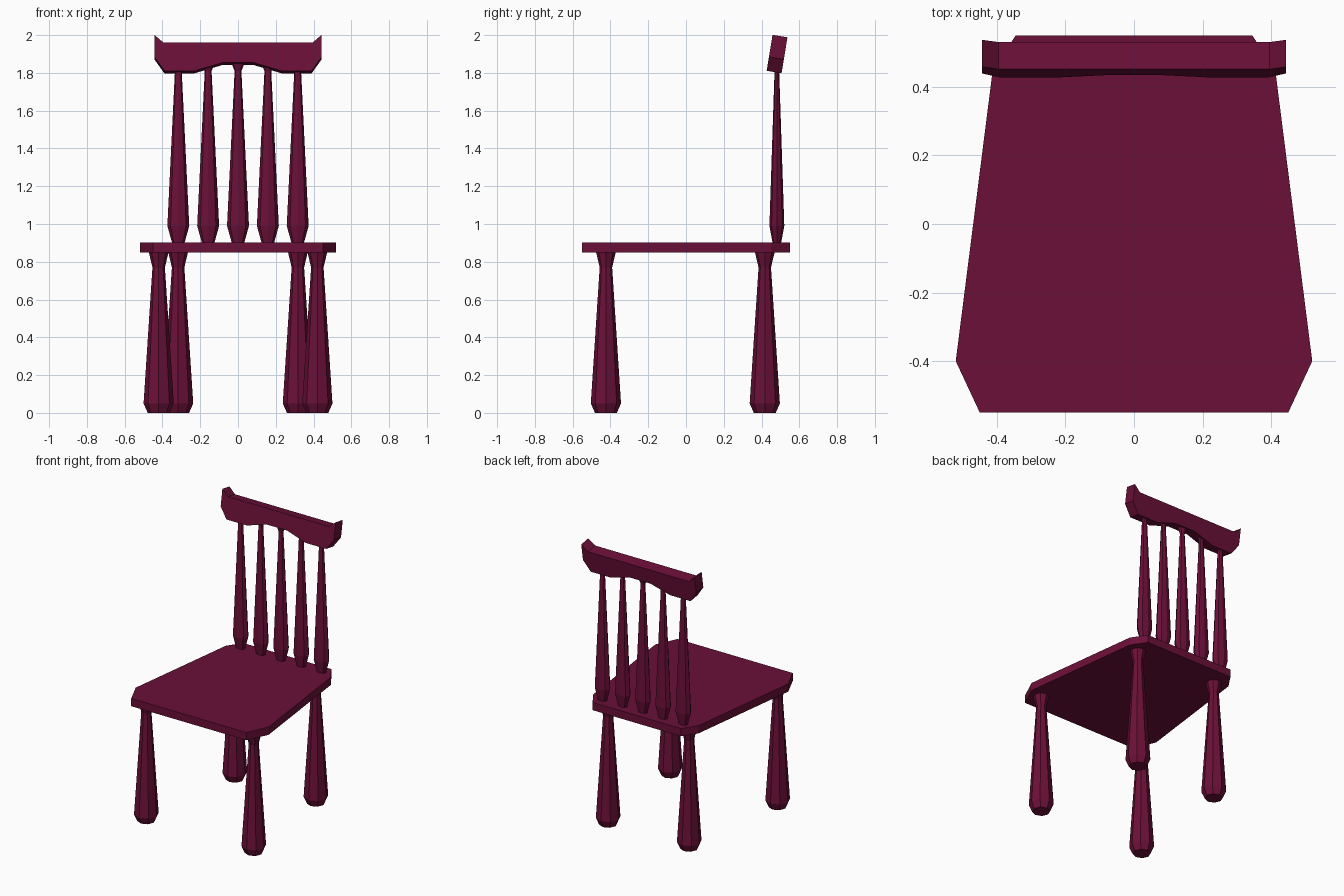
import bpy, bmesh, math
from mathutils import Matrix

if "Cube" in bpy.data.objects:
    bpy.data.objects.remove(bpy.data.objects["Cube"])

mat = bpy.data.materials.new("dark_red_paint")
mat.diffuse_color = (0.147, 0.005, 0.04, 1)
mat.use_nodes = True
mat.node_tree.nodes["Principled BSDF"].inputs["Base Color"].default_value = mat.diffuse_color


def finish(name, bm):
    bmesh.ops.recalc_face_normals(bm, faces=bm.faces)
    me = bpy.data.meshes.new(name)
    bm.to_mesh(me)
    bm.free()
    me.materials.append(mat)
    ob = bpy.data.objects.new(name, me)
    bpy.context.collection.objects.link(ob)
    return ob


def mirrored(half):
    return half + [(-x, y) for x, y in reversed(half)]


def prism(name, outline, depth, matrix):
    # extrude a flat outline along local z, then place it
    bm = bmesh.new()
    face = bm.faces.new([bm.verts.new((x, y, 0)) for x, y in outline])
    ext = bmesh.ops.extrude_face_region(bm, geom=[face])
    top = [v for v in ext["geom"] if isinstance(v, bmesh.types.BMVert)]
    bmesh.ops.translate(bm, verts=top, vec=(0, 0, depth))
    bmesh.ops.transform(bm, matrix=matrix, verts=bm.verts)
    return finish(name, bm)


def turned(name, profile, x, y, y_scale=1.0, sides=8):
    # faceted turned post from (radius, z) rings
    bm = bmesh.new()
    rings = []
    for r, z in profile:
        angles = [2 * math.pi * i / sides for i in range(sides)]
        rings.append([bm.verts.new((x + r * math.cos(a), y + r * y_scale * math.sin(a), z))
                      for a in angles])
    for a, b in zip(rings, rings[1:]):
        for i in range(sides):
            j = (i + 1) % sides
            bm.faces.new((a[i], a[j], b[j], b[i]))
    bm.faces.new(rings[0])
    bm.faces.new(rings[-1])
    return finish(name, bm)


# seat
seat_half = [(0.45, -0.55), (0.52, -0.40), (0.412, 0.45), (0.345, 0.55)]
prism("seat", mirrored(seat_half), 0.055, Matrix.Translation((0, 0, 0.848)))

# legs
leg = [(0.058, 0), (0.08, 0.05), (0.033, 0.77), (0.052, 0.85)]
for side, s in (("left", -1), ("right", 1)):
    turned(f"front_leg_{side}", leg, s * 0.42, -0.424)
    turned(f"back_leg_{side}", leg, s * 0.317, 0.417)

# back spindles
spindle = [(0.033, 0.90), (0.058, 0.99), (0.018, 1.81), (0.034, 1.85)]
for i in range(5):
    turned(f"back_spindle_{i + 1}", spindle, (i - 2) * 0.158, 0.481, 0.68)

# top rail, leaning back
rail_half = [(0.08, 0.045), (0.23, 0), (0.39, 0), (0.443, 0.075), (0.443, 0.193), (0.395, 0.152)]
tilt = Matrix.Rotation(math.radians(90 - 9.3), 4, 'X')
prism("top_rail", mirrored(rail_half), 0.08, Matrix.Translation((0, 0.506, 1.798)) @ tilt)
